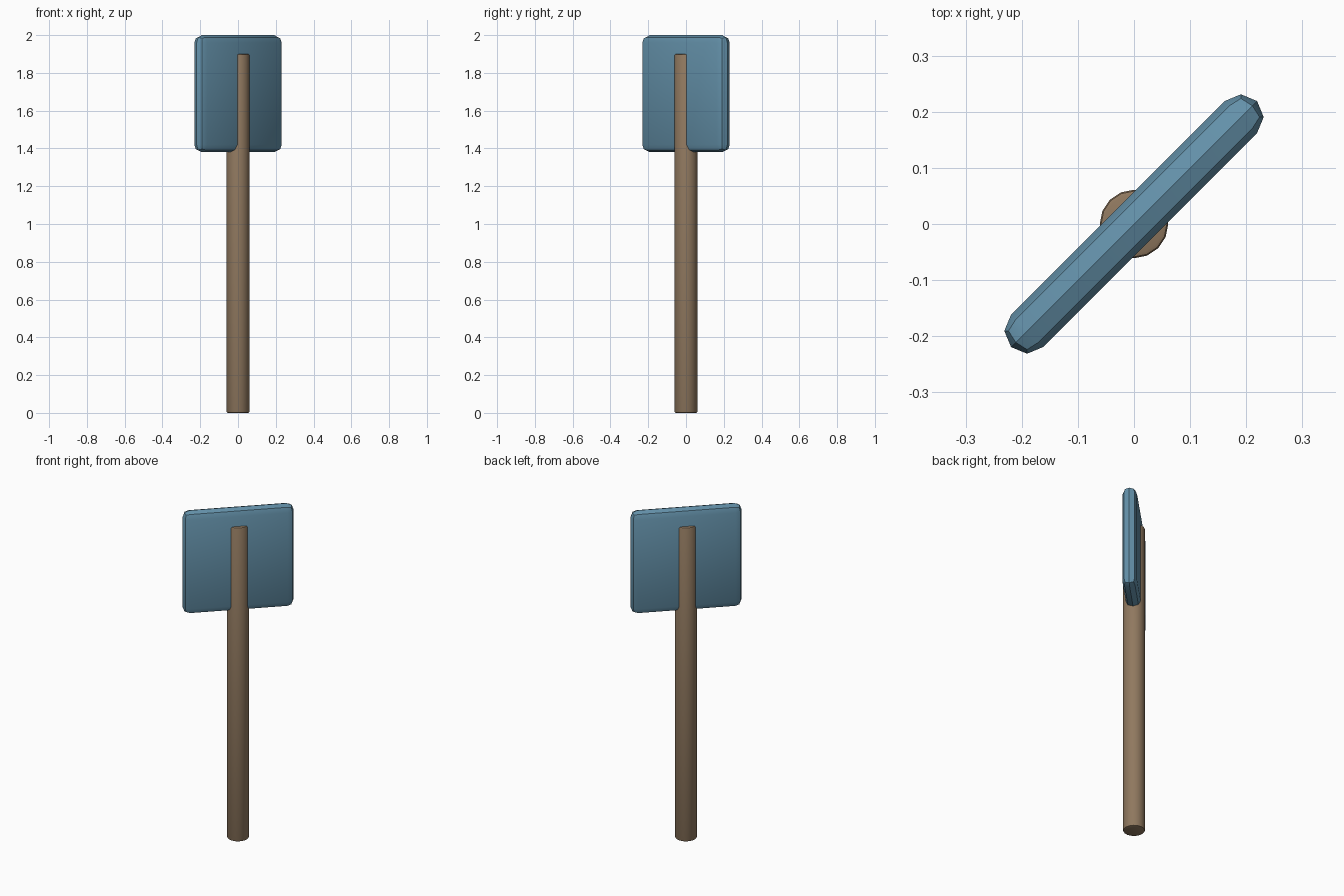
import bpy
import bmesh
from math import radians, pi
from mathutils import Matrix

cube = bpy.data.objects.get("Cube")
if cube:
    bpy.data.objects.remove(cube, do_unlink=True)


def make_material(name, rgb):
    mat = bpy.data.materials.new(name)
    mat.use_nodes = True
    color = (*rgb, 1)
    mat.diffuse_color = color
    bsdf = mat.node_tree.nodes["Principled BSDF"]
    bsdf.inputs["Base Color"].default_value = color
    bsdf.inputs["Roughness"].default_value = 0.8
    return mat


def make_object(name, bm, mat):
    bmesh.ops.recalc_face_normals(bm, faces=bm.faces)
    mesh = bpy.data.meshes.new(name)
    bm.to_mesh(mesh)
    bm.free()
    mesh.materials.append(mat)
    obj = bpy.data.objects.new(name, mesh)
    bpy.context.collection.objects.link(obj)
    bpy.ops.object.select_all(action="DESELECT")
    obj.select_set(True)
    bpy.context.view_layer.objects.active = obj
    bpy.ops.object.shade_smooth_by_angle(angle=radians(30))
    return obj


wood = make_material("brown wood", (0.28, 0.19, 0.115))
blue = make_material("blue paint", (0.127, 0.283, 0.4))

# Post: round pole with softened ends
POST_HEIGHT, POST_RADIUS = 1.9, 0.061
bm = bmesh.new()
bmesh.ops.create_cone(bm, cap_ends=True, segments=16, radius1=POST_RADIUS,
                      radius2=POST_RADIUS, depth=POST_HEIGHT,
                      matrix=Matrix.Translation((0, 0, POST_HEIGHT / 2)))
rims = [e for e in bm.edges if abs(e.verts[0].co.z - e.verts[1].co.z) < 0.001]
bmesh.ops.bevel(bm, geom=rims, offset=0.008, segments=2, profile=0.5,
                affect="EDGES")
make_object("post", bm, wood)

# Sign board: square slab with fully rounded edges, set diagonally on the post
SIZE, THICKNESS = 0.62, 0.081
bm = bmesh.new()
bmesh.ops.create_cube(bm, size=1)
bmesh.ops.scale(bm, vec=(SIZE, THICKNESS, SIZE), verts=bm.verts)
bmesh.ops.bevel(bm, geom=bm.edges[:], offset=THICKNESS / 2 - 0.0002, segments=2,
                profile=0.5, affect="EDGES")
bmesh.ops.remove_doubles(bm, verts=bm.verts, dist=0.001)
bmesh.ops.transform(bm, verts=bm.verts,
                    matrix=Matrix.Translation((0, 0, 2 - SIZE / 2))
                    @ Matrix.Rotation(pi / 4, 4, "Z"))
make_object("sign_board", bm, blue)
